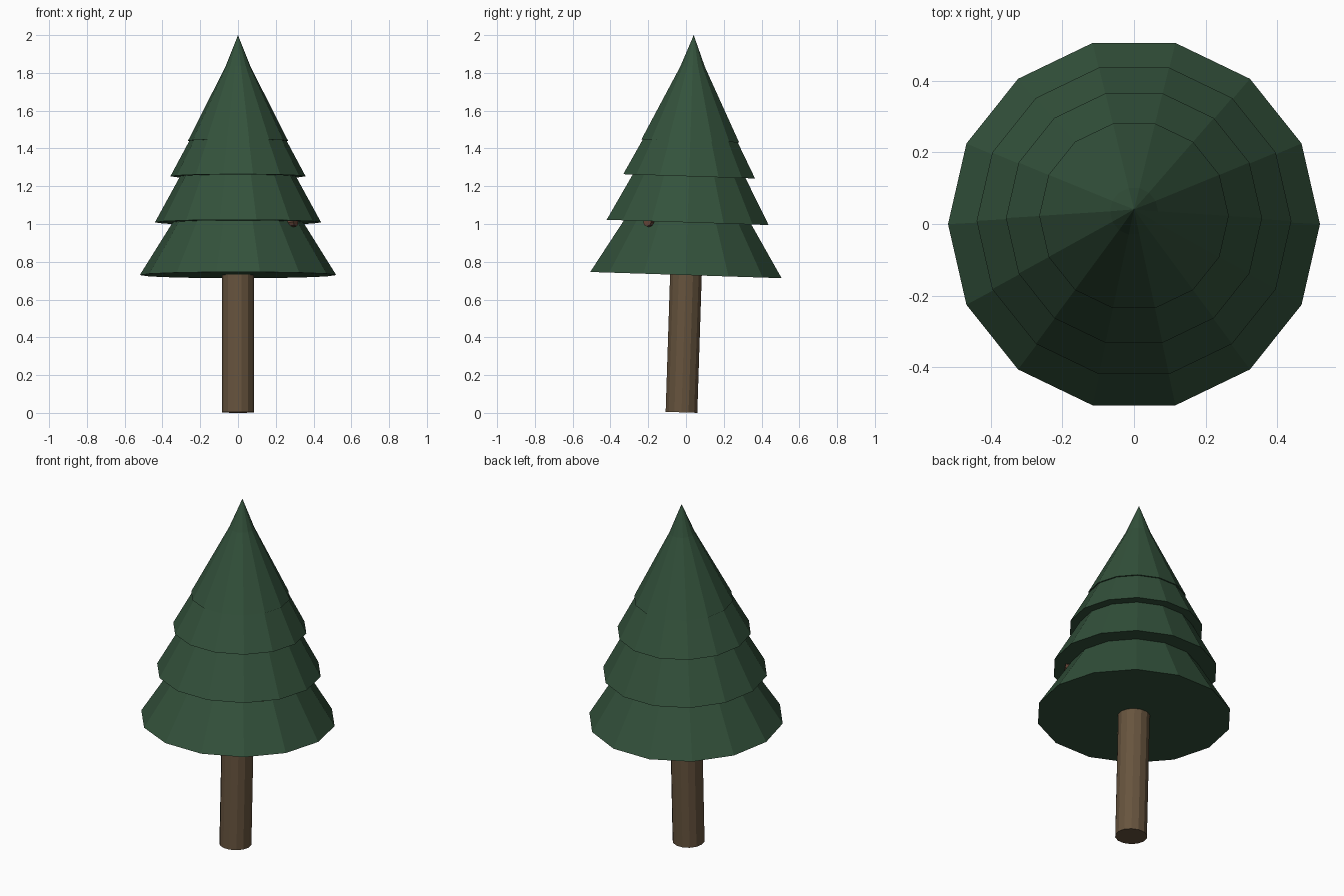
import bpy, bmesh, math
from mathutils import Matrix, Vector

if "Cube" in bpy.data.objects:
    bpy.data.objects.remove(bpy.data.objects["Cube"])

SIDES = 14
TILT = Matrix.Translation((0, -0.024, 0.003)) @ Matrix.Rotation(-0.0325, 4, 'X')


def material(name, rgb):
    m = bpy.data.materials.new(name)
    m.diffuse_color = (*rgb, 1)
    m.use_nodes = True
    m.node_tree.nodes["Principled BSDF"].inputs["Base Color"].default_value = m.diffuse_color
    return m


green = material("dark green needles", (0.033, 0.083, 0.044))
bark = material("brown bark", (0.135, 0.088, 0.048))
twig = material("reddish brown twig", (0.12, 0.055, 0.035))


def lathe(name, profile, mat, sides=SIDES, matrix=TILT):
    """Closed faceted solid from (radius, height) rings; radius 0 is a point."""
    bm = bmesh.new()
    rings = []
    for r, z in profile:
        n = sides if r > 0 else 1
        rings.append([bm.verts.new((r * math.cos(2 * math.pi * i / sides),
                                    r * math.sin(2 * math.pi * i / sides), z)) for i in range(n)])
    for a, b in zip(rings, rings[1:]):
        for i in range(sides):
            j = (i + 1) % sides
            bm.faces.new((a[i], a[j], b[0]) if len(b) == 1 else (a[i], a[j], b[j], b[i]))
    bm.faces.new(rings[0][::-1])
    if len(rings[-1]) > 1:
        bm.faces.new(rings[-1])
    bm.transform(matrix)
    me = bpy.data.meshes.new(name)
    bm.to_mesh(me)
    bm.free()
    me.materials.append(mat)
    ob = bpy.data.objects.new(name, me)
    bpy.context.collection.objects.link(ob)
    return ob


# Trunk, leaning slightly backwards
lathe("trunk", [(0.086, 0), (0.086, 1.0)], bark)

# Overlapping foliage cones, lowest first
tiers = [
    [(0.52, 0.727), (0, 1.56)],
    [(0.44, 1.006), (0, 1.81)],
    [(0.358, 1.25), (0, 1.92)],
    [(0.265, 1.438), (0.067, 1.83), (0, 1.998)],
]
for k, profile in enumerate(tiers):
    lathe(f"foliage_tier_{k + 1}", profile, green)

# Small twig poking out just under the second tier
start, end = Vector((0.05, -0.04, 0.96)), Vector((0.305, -0.205, 1.012))
d = end - start
m = Matrix.Translation(start) @ d.to_track_quat('Z', 'Y').to_matrix().to_4x4()
lathe("twig", [(0.03, 0), (0.025, d.length)], twig, 8, m)
